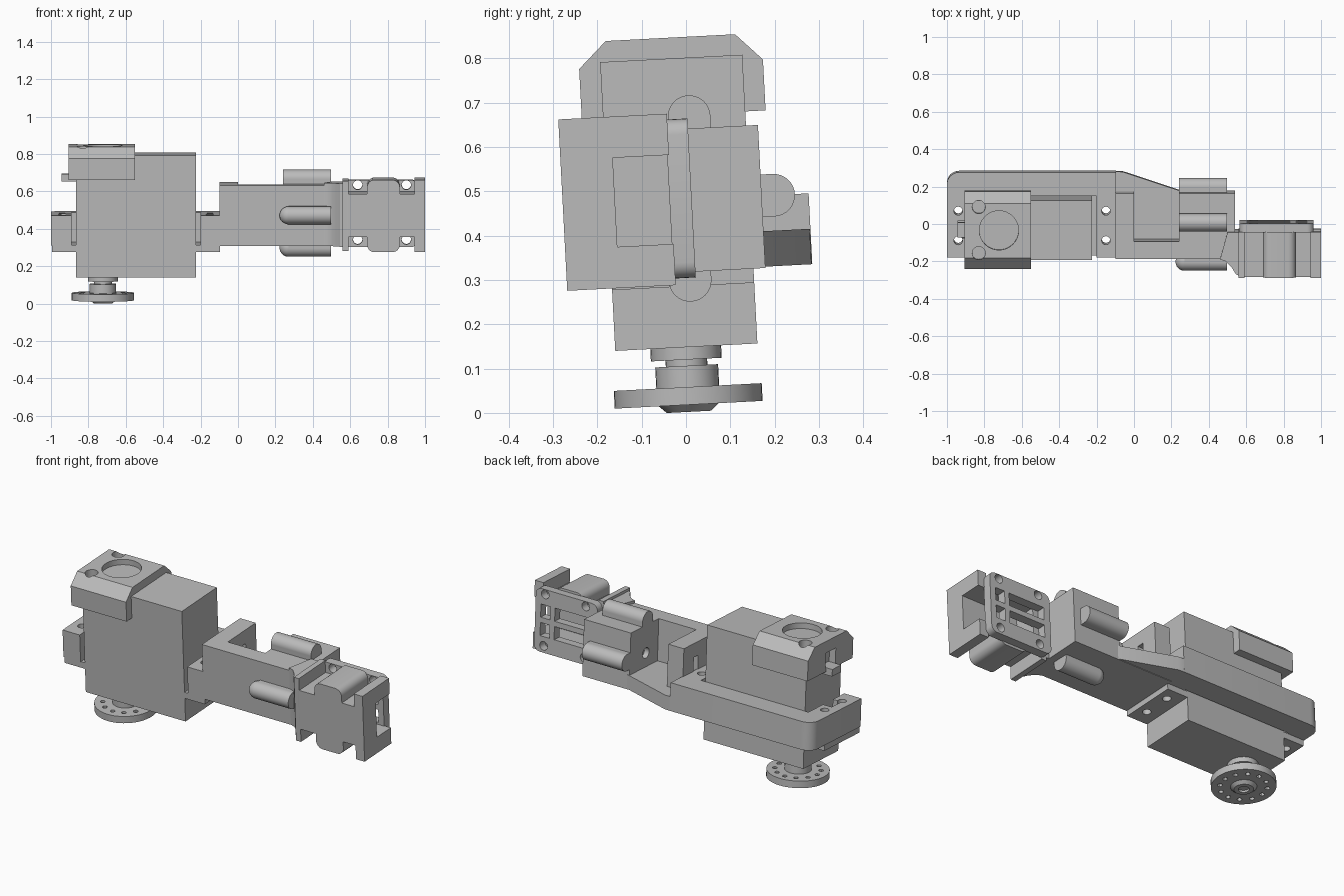
import bpy, bmesh, math
from mathutils import Matrix, Vector

if "Cube" in bpy.data.objects:
    bpy.data.objects.remove(bpy.data.objects["Cube"])

TILT = math.radians(3)
grey = bpy.data.materials.new("plain_grey")
grey.use_nodes = True
grey.diffuse_color = (0.5, 0.5, 0.5, 1)
grey.node_tree.nodes["Principled BSDF"].inputs["Base Color"].default_value = (0.5, 0.5, 0.5, 1)
parts, cutters = [], []


def make(name, bm, cut=False):
    bmesh.ops.recalc_face_normals(bm, faces=bm.faces)
    me = bpy.data.meshes.new(name)
    bm.to_mesh(me)
    bm.free()
    me.materials.append(grey)
    ob = bpy.data.objects.new(name, me)
    bpy.context.collection.objects.link(ob)
    ob.rotation_euler.x = TILT
    ob.hide_render = cut
    (cutters if cut else parts).append(ob)
    return ob


def box(name, x, y, z, cut=False, round_axis=None, r=0.03):
    bm = bmesh.new()
    bmesh.ops.create_cube(bm, size=1)
    for v in bm.verts:
        v.co = [a[0] if c < 0 else a[1] for a, c in zip((x, y, z), v.co)]
    if round_axis is not None:
        edges = [e for e in bm.edges
                 if abs((e.verts[0].co - e.verts[1].co).normalized()[round_axis]) > 0.9]
        bmesh.ops.bevel(bm, geom=edges, offset=r, segments=6, profile=0.5, affect='EDGES')
    return make(name, bm, cut)


def rod(name, axis, centre, r, a, b, cut=False, r2=None, seg=32):
    """Cylinder along an axis from a to b; centre gives the other two coordinates."""
    bm = bmesh.new()
    bmesh.ops.create_cone(bm, cap_ends=True, segments=seg, radius1=r,
                          radius2=r if r2 is None else r2, depth=b - a)
    rot = {'x': Matrix.Rotation(math.pi / 2, 4, 'Y'),
           'y': Matrix.Rotation(-math.pi / 2, 4, 'X'), 'z': Matrix()}[axis]
    loc = list(centre)
    loc.insert('xyz'.index(axis), (a + b) / 2)
    bm.transform(Matrix.Translation(loc) @ rot)
    return make(name, bm, cut)


def prism(name, pts, axis, a, b):
    """Extrude a profile of the two remaining coordinates along an axis."""
    bm = bmesh.new()
    k = 'xyz'.index(axis)
    face = bm.faces.new([bm.verts.new((*p[:k], a, *p[k:])) for p in pts])
    new = bmesh.ops.extrude_face_region(bm, geom=[face])['geom']
    shift = Vector((0, 0, 0))
    shift[k] = b - a
    bmesh.ops.translate(bm, vec=shift, verts=[g for g in new if isinstance(g, bmesh.types.BMVert)])
    return make(name, bm)


def cut(obs, tools):
    for ob in obs:
        for t in tools:
            m = ob.modifiers.new("cut", 'BOOLEAN')
            m.operation, m.solver, m.object = 'DIFFERENCE', 'EXACT', t


# Motor body with mounting ears
box("motor_body", (-0.865, -0.225), (-0.152, 0.169), (0.148, 0.8))
ears = box("motor_ears", (-0.995, -0.095), (-0.152, 0.169), (0.285, 0.321))

# Chamfered cap with round recess, screw holes and side socket
cap = prism("motor_cap", [(-0.2, 0.672), (-0.2, 0.787), (-0.137, 0.847), (0.155, 0.847),
                          (0.215, 0.787), (0.215, 0.672)], 'x', -0.905, -0.55)
cut([cap], [rod("cap_recess", 'z', (-0.722, 0.01), 0.105, 0.815, 0.9, True),
            box("cap_socket", (-0.95, -0.86), (-0.04, 0.05), (0.69, 0.78), True)] +
    [rod("cap_screw_hole", 'z', (-0.83, y), 0.035, 0.79, 0.9, True) for y in (-0.112, 0.135)])
box("cable_plug", (-0.945, -0.86), (-0.035, 0.045), (0.655, 0.695))

# Output shaft and horn
SHAFT = (-0.722, 0.007)
rod("shaft_collar", 'z', SHAFT, 0.08, 0.12, 0.15)
rod("shaft_neck", 'z', SHAFT, 0.047, 0.1, 0.125)
rod("horn_hub", 'z', SHAFT, 0.071, 0.056, 0.106)
horn = rod("horn_disc", 'z', SHAFT, 0.167, 0.018, 0.058, seg=48)
cut([horn], [rod("horn_hole", 'z', (SHAFT[0] + 0.122 * math.cos(a), SHAFT[1] + 0.122 * math.sin(a)),
                 0.013, 0, 0.08, True, seg=12)
             for a in [i * math.pi / 6 for i in range(12)]])
boss = rod("horn_boss", 'z', SHAFT, 0.05, 0.002, 0.02, r2=0.07)
cut([boss], [rod("boss_hole", 'z', SHAFT, 0.028, -0.01, 0.014, True)])

# Bracket wrapping the motor, open at the front
arc = [(-0.935 + 0.065 * math.cos(t), 0.237 + 0.065 * math.sin(t))
       for t in [math.pi / 2 + i * math.pi / 16 for i in range(9)]]
bracket = prism("motor_bracket", [(-0.095, -0.155), (-0.095, 0.302)] + arc + [(-1, -0.155)],
                'z', 0.32, 0.48)
holes = [rod("ear_hole", 'z', (x, y), 0.023, 0.2, 0.6, True, seg=20)
         for x in (-0.94, -0.15) for y in (-0.063, 0.095)]
cut([bracket], [box("motor_clearance", (-0.89, -0.2), (-0.3, 0.175), (0.2, 0.6), True),
                box("cable_notch", (-0.945, -0.85), (-0.05, 0.04), (0.3, 0.6), True)] + holes)
cut([ears], holes)
prism("tapered_web", [(-0.1, 0.16), (-0.1, 0.302), (-0.06, 0.3), (0.26, 0.194), (0.26, 0.16)],
      'z', 0.32, 0.4)

# Connector block with open pocket, and flare into the end holder
connector = prism("connector", [(-0.1, -0.155), (0.54, -0.155), (0.54, 0.196), (-0.1, 0.196)],
                  'z', 0.317, 0.64)
cut([connector], [box("pocket", (0, 0.24), (-0.06, 0.3), (0.4, 0.8), True),
                  box("wall_slot", (-0.15, 0.05), (0.06, 0.1), (0.45, 0.56), True),
                  rod("bore", 'x', (0.05, 0.48), 0.03, 0.2, 0.46, True)])
prism("flare", [(0.46, -0.155), (0.49, -0.165), (0.52, -0.195), (0.545, -0.235), (0.585, -0.253),
                (0.59, -0.253), (0.59, -0.01), (0.5, -0.01)], 'z', 0.317, 0.655)

# Four rounded ribs on the connector; front and bottom ones have a domed end
R = 0.048
for side, y, z, domed in (("top", 0.042, 0.667, False), ("back", 0.223, 0.48, False),
                          ("bottom", 0.025, 0.298, True), ("front", -0.177, 0.482, True)):
    x0 = 0.27 if domed else 0.24
    rod(side + "_rib", 'x', (y, z), R, x0, 0.497)
    if side in ("top", "bottom"):
        box(side + "_rib_base", (x0, 0.497), (y - R, y + R), sorted((z, 0.48)) if domed else (0.6, z))
    else:
        box(side + "_rib_base", (x0, 0.497), sorted((y, -0.1 if domed else 0.15)), (z - R, z + R))
    if domed:
        bm = bmesh.new()
        bmesh.ops.create_uvsphere(bm, u_segments=24, v_segments=16, radius=R)
        bm.transform(Matrix.Translation((x0, y, z)))
        make(side + "_rib_dome", bm)

# End holder: core, rounded middle, end wall, all hollowed from the back
Y, Z = (-0.253, -0.008), (0.289, 0.676)
holder = [box("holder_core", (0.575, 0.99), Y, (0.37, 0.6)),
          box("holder_middle", (0.69, 0.865), Y, Z, round_axis=1, r=0.04),
          box("holder_end_wall", (0.945, 1.0), Y, Z)]
box_cut = box("holder_cavity", (0.64, 1.1), (-0.135, 0.1), (0.382, 0.583), True)
cut(holder, [box_cut])
box("holder_inner_wall", (0.56, 0.592), Y, (0.295, 0.67))

# Back plate with corner holes and two slots
plate = box("back_plate", (0.565, 0.96), (-0.012, 0.038), (0.304, 0.663), round_axis=1, r=0.035)
cut([plate], [rod("plate_hole", 'y', (x, z), 0.025, -0.1, 0.1, True, seg=20)
              for x in (0.64, 0.9) for z in (0.343, 0.636)] +
    [box("plate_slot", (x, x + w), (-0.1, 0.1), (z, z + 0.075), True)
     for z in (0.395, 0.5) for x, w in ((0.605, 0.23), (0.865, 0.06))])

# Bake the cuts, drop the cutters and shade
bpy.context.view_layer.update()
dg = bpy.context.evaluated_depsgraph_get()
baked = [(o, bpy.data.meshes.new_from_object(o.evaluated_get(dg))) for o in parts if o.modifiers]
for ob, me in baked:
    ob.modifiers.clear()
    ob.data = me
for c in cutters:
    bpy.data.objects.remove(c)
bpy.ops.object.select_all(action='DESELECT')
for ob in parts:
    ob.select_set(True)
bpy.context.view_layer.objects.active = parts[0]
bpy.ops.object.shade_smooth_by_angle(angle=math.radians(30))
